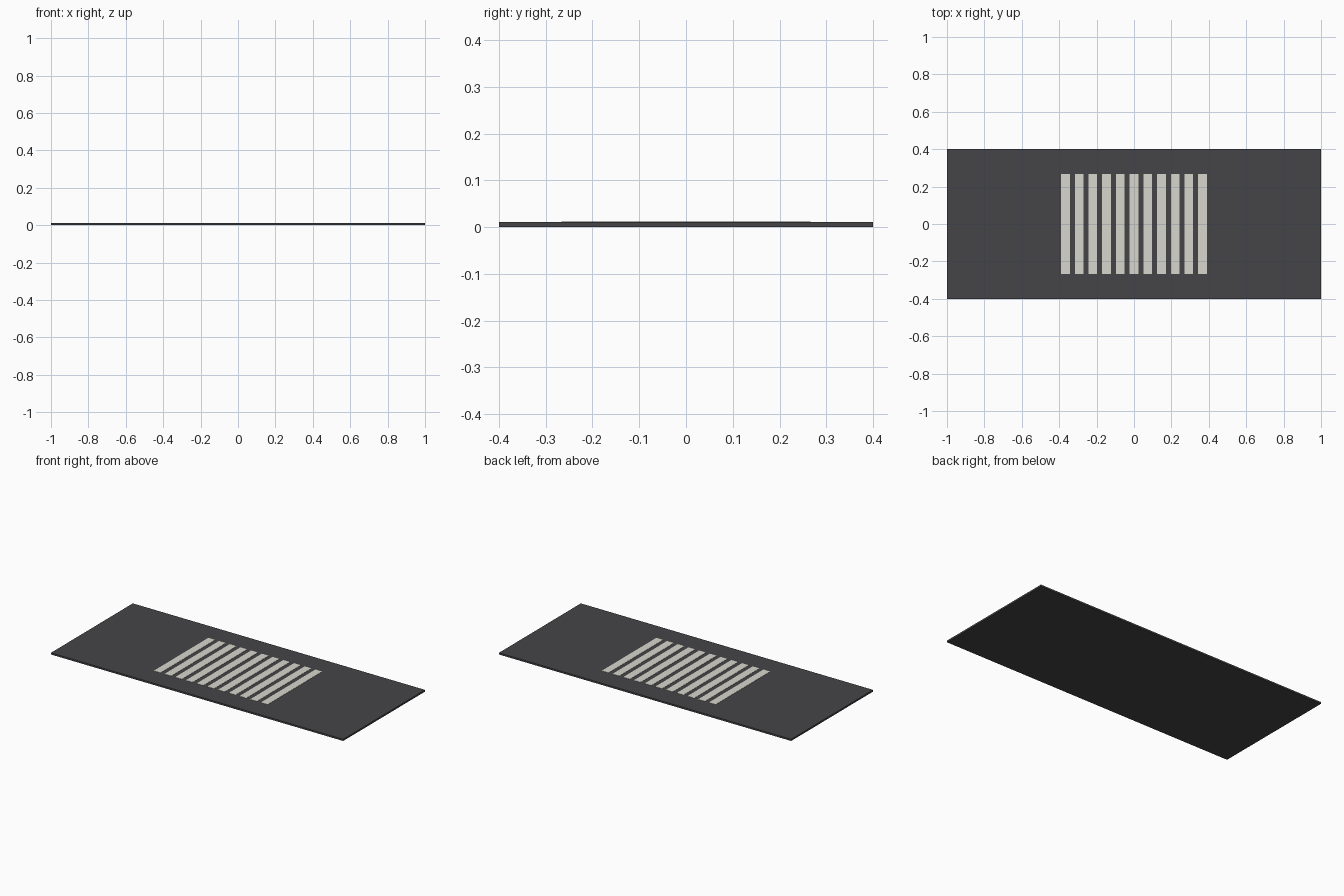
import bpy

if "Cube" in bpy.data.objects:
    bpy.data.objects.remove(bpy.data.objects["Cube"])

def material(name, rgb):
    m = bpy.data.materials.new(name)
    m.diffuse_color = (*rgb, 1)
    m.use_nodes = True
    m.node_tree.nodes["Principled BSDF"].inputs["Base Color"].default_value = m.diffuse_color
    return m

def box(name, x, y, z0, z1, w, d, mat):
    bpy.ops.mesh.primitive_cube_add(size=1, location=(x, y, (z0 + z1) / 2))
    ob = bpy.context.object
    ob.name = name
    ob.scale = (w, d, z1 - z0)
    bpy.ops.object.transform_apply(location=False, rotation=False, scale=True)
    ob.data.materials.append(mat)
    return ob

asphalt = material("asphalt", (0.06, 0.06, 0.065))
paint = material("road_paint", (0.68, 0.68, 0.62))

# Road slab
ROAD_TOP = 0.0107
box("road_slab", 0, 0, 0, ROAD_TOP, 2.0, 0.8, asphalt)

# Crossing stripes, slightly raised above the road
COUNT, PITCH = 11, 0.0733
for i in range(COUNT):
    x = (i - (COUNT - 1) / 2) * PITCH
    box(f"crossing_stripe_{i + 1}", x, 0, ROAD_TOP - 0.001, 0.012, 0.0467, 0.533, paint)
